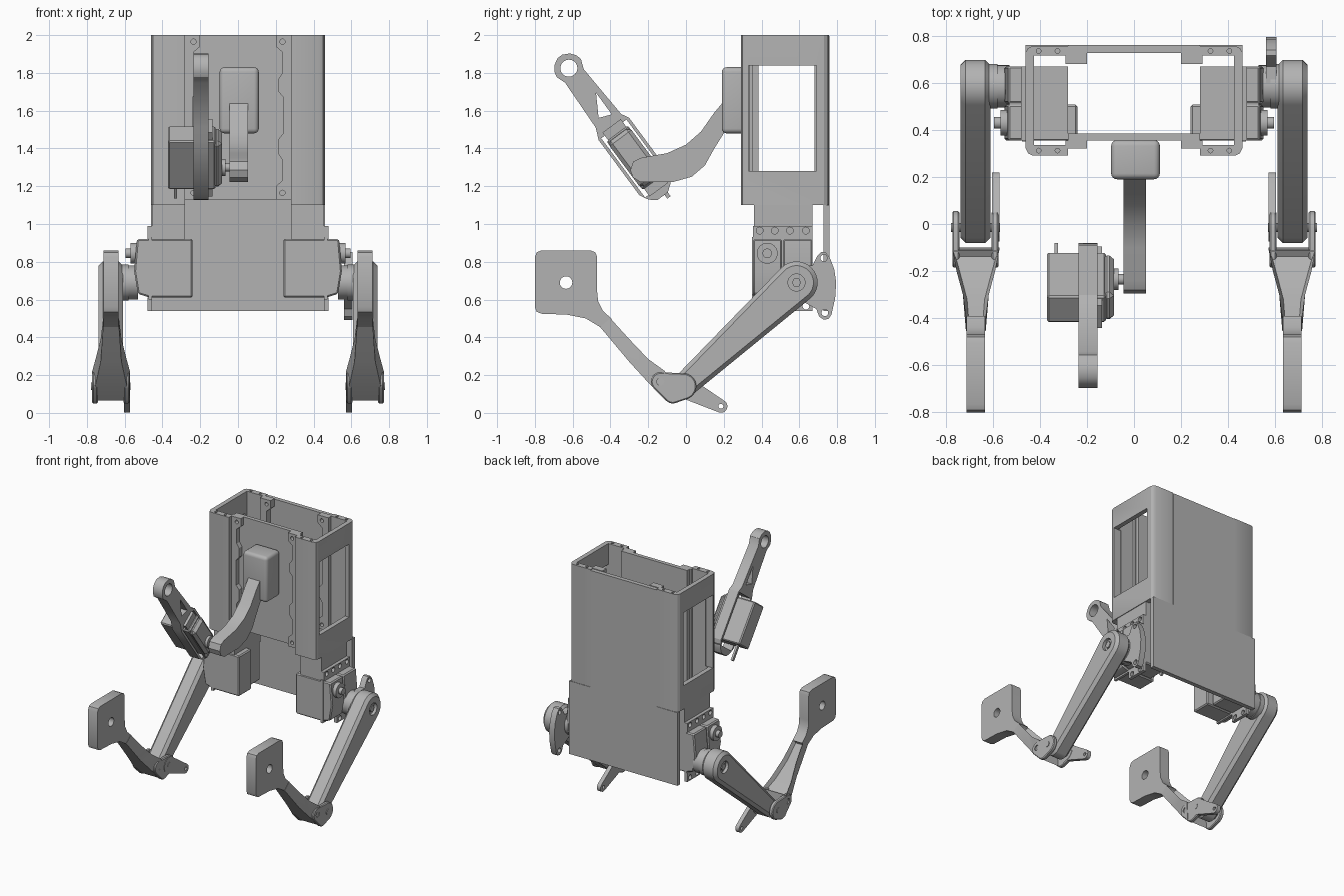
import bpy, bmesh
from math import cos, sin, tau
from mathutils import Vector
from mathutils.geometry import convex_hull_2d

if bpy.data.objects.get("Cube"):
    bpy.data.objects.remove(bpy.data.objects["Cube"])

grey = bpy.data.materials.new("plain_grey")
grey.use_nodes = True
grey.diffuse_color = (0.45, 0.45, 0.45, 1)
grey.node_tree.nodes["Principled BSDF"].inputs["Base Color"].default_value = (0.45, 0.45, 0.45, 1)
parts = []


def activate(ob):
    bpy.ops.object.select_all(action="DESELECT")
    ob.select_set(True)
    bpy.context.view_layer.objects.active = ob


def bake(ob, kind, **settings):
    activate(ob)
    mod = ob.modifiers.new(kind.lower(), kind)
    for key, value in settings.items():
        setattr(mod, key, value)
    bpy.ops.object.modifier_apply(modifier=mod.name)


def add_object(name, bm):
    bmesh.ops.recalc_face_normals(bm, faces=bm.faces)
    mesh = bpy.data.meshes.new(name)
    bm.to_mesh(mesh)
    bm.free()
    ob = bpy.data.objects.new(name, mesh)
    bpy.context.collection.objects.link(ob)
    mesh.materials.append(grey)
    parts.append(ob)
    return ob


def prism(name, axis, pts, lo, hi, bevel=0, segments=1):
    """Extrude a flat outline along an axis."""
    place = {"x": lambda p, h: (h, p[0], p[1]),
             "y": lambda p, h: (p[0], h, p[1]),
             "z": lambda p, h: (p[0], p[1], h)}[axis]
    bm = bmesh.new()
    a, b = ([bm.verts.new(place(p, h)) for p in pts] for h in (lo, hi))
    bm.faces.new(a)
    bm.faces.new(b)
    for i in range(len(pts)):
        j = (i + 1) % len(pts)
        bm.faces.new((a[i], a[j], b[j], b[i]))
    ob = add_object(name, bm)
    if bevel:
        bake(ob, "BEVEL", width=bevel, segments=segments, angle_limit=0.7)
    return ob


def rect(a, b, c, d):
    return [(a, c), (b, c), (b, d), (a, d)]


def circle(u, v, r, n=32):
    return [(u + r * cos(tau * i / n), v + r * sin(tau * i / n)) for i in range(n)]


def hull(*circles):
    pts = [Vector(p) for c in circles for p in circle(*c)]
    return [pts[i] for i in convex_hull_2d(pts)]


def cut(ob, axis, pts, lo, hi):
    tool = prism("cutter", axis, pts, lo, hi)
    bake(ob, "BOOLEAN", operation="DIFFERENCE", object=tool, solver="EXACT")
    parts.remove(tool)
    bpy.data.objects.remove(tool)


# Torso side columns: C-shaped shells with a large window
column = prism("side_columns", "z", [(.28, .29), (.43, .29), (.45, .3), (.46, .32), (.46, .73),
               (.45, .747), (.43, .757), (.28, .757), (.28, .715), (.425, .715),
               (.425, .335), (.28, .335)], 1.1, 2)
cut(column, "x", rect(.33, .69, 1.28, 1.84), .4, .5)
for x in (.325, .405):
    for y in (.312, .735):
        cut(column, "z", circle(x, y, .01, 12), 1.95, 2.1)
mirrored = [column]

# Scalloped fixing tabs at front and back of each column
wave = [(.29, 2), (.2, 2), (.2, 1.94), (.235, 1.91), (.235, 1.8), (.215, 1.77), (.215, 1.7),
        (.24, 1.67), (.24, 1.48), (.215, 1.45), (.215, 1.37), (.235, 1.34), (.235, 1.23),
        (.2, 1.2), (.2, 1.13), (.29, 1.13)]
for name, lo, hi in (("front_tabs", .32, .355), ("back_tabs", .68, .73)):
    tab = prism(name, "y", wave, lo, hi)
    for z in (1.165, 1.965):
        cut(tab, "y", circle(.235, z, .014, 16), lo - .1, hi + .1)
    mirrored.append(tab)

# Torso panels
prism("front_panel", "y", rect(-.28, .28, 1.13, 2), .355, .385)
prism("back_panel", "y", [(-.46, .54), (.46, .54), (.46, 1.1), (.28, 1.1), (.28, 1.995),
      (-.28, 1.995), (-.28, 1.1), (-.46, 1.1)], .727, .76)

# Hip brackets and the twin servos on each side
mirrored.append(prism("hip_bracket", "x", rect(.36, .67, .9, 1.12), .28, .455))
for name, z0, z1, ys, hz in (("upper_ears", .92, .99, (.39, .47, .55, .635), .965),
                             ("lower_ears", .54, .61, (.55, .635), .565)):
    ear = prism(name, "x", rect(min(ys) - .035, .67, z0, z1), .455, .48)
    for y in ys:
        cut(ear, "x", circle(y, hz, .018, 16), .4, .5)
    mirrored.append(ear)
for name, inner, y0, y1 in (("front_servo", .24, .355, .507), ("rear_servo", .28, .513, .67)):
    mirrored.append(prism(name, "y", [(inner, .61), (.465, .61), (.53, .63), (.55, .75),
                    (.535, .92), (inner, .92)], y0, y1, .008))
    mirrored.append(prism(name + "_flange", "y", rect(.455, .475, .6, .93), y0 - .005, y1))
for name, y, z, r, x1 in (("servo_collar", .43, .845, .055, .568), ("servo_shaft", .43, .845, .025, .595),
                          ("hip_horn", .585, .69, .09, .61)):
    mirrored.append(prism(name, "x", circle(y, z, r), .53, x1))

# Thigh: tapered beam, hip cap and screw
hip, knee = (.585, .69), (-.015, .14)
thigh = prism("thigh", "x", hull((*hip, .112), (*knee, .065)), .61, .738, .022)
cut(thigh, "x", circle(*hip, .045), .715, .8)
mirrored += [thigh, prism("hip_cap", "x", circle(*hip, .095), .58, .64),
             prism("hip_screw", "x", circle(*hip, .025, 6), .7, .73),
             prism("knee_pin", "x", circle(*knee, .02), .57, .777)]

# Knee plates, with a lever reaching backwards on the inner one
for name, lo, hi in (("inner_knee_plate", .575, .605), ("outer_knee_plate", .742, .772)):
    plate = prism(name, "x", hull((*knee, .07), (-.135, .165, .05), (-.07, .1, .05)), lo, hi, .006)
    cut(plate, "x", circle(-.135, .165, .02, 16), lo - .1, hi + .1)
    mirrored.append(plate)
lever = prism("knee_lever", "x", hull((*knee, .06), (.185, .035, .034)), .572, .603)
cut(lever, "x", circle(.185, .035, .013, 16), .5, .7)
mirrored.append(lever)

# Shin: loft narrowing towards the foot, with a recessed upper face
bm = bmesh.new()
rings = []
for top, bottom, w in (((-.11, .22), (-.1, .065), .1), ((-.2, .285), (-.19, .15), .082),
                       ((-.3, .39), (-.3, .27), .055), ((-.4, .5), (-.455, .455), .042)):
    rings.append([bm.verts.new((.672 + s * w, *p)) for s, p in
                  ((-1, top), (1, top), (1, bottom), (-1, bottom))])
upper = []
for a, b in zip(rings, rings[1:]):
    for i in range(4):
        f = bm.faces.new((a[i], a[i - 1], b[i - 1], b[i]))
        if i == 1:
            upper.append(f)
bm.faces.new(rings[0])
bm.faces.new(rings[-1])
bmesh.ops.recalc_face_normals(bm, faces=bm.faces)
bmesh.ops.inset_region(bm, faces=upper, thickness=.018, depth=-.03)
mirrored.append(add_object("shin", bm))

# Foot pad with a through hole
foot = prism("foot", "x", [(-.8, .56), (-.79, .535), (-.765, .525), (-.63, .52), (-.53, .5), (-.455, .455),
             (-.39, .495), (-.44, .54), (-.465, .59), (-.47, .64), (-.47, .825), (-.48, .85),
             (-.505, .86), (-.765, .86), (-.79, .85), (-.8, .825)], .632, .712)
cut(foot, "x", circle(-.635, .69, .033), .6, .8)
mirrored.append(foot)

for ob in mirrored:
    bake(ob, "MIRROR", use_mirror_merge=False)

# Crescent lever on the left hip only
crescent = prism("hip_crescent", "x", [(.6, .78), (.67, .78), (.695, .83), (.715, .852), (.74, .85),
                 (.762, .82), (.785, .76), (.795, .69), (.79, .61), (.77, .52), (.755, .498),
                 (.73, .493), (.705, .51), (.69, .55), (.6, .6)], .56, .605)
for y, z in ((.73, .82), (.735, .53)):
    cut(crescent, "x", circle(y, z, .018, 16), .5, .7)

# Arm mount on the chest and its curved bracket
prism("chest_mount", "z", rect(-.097, .11, .19, .357), 1.48, 1.83, .025, 4)
prism("curved_arm", "x", [(.2, 1.65), (.15, 1.59), (.08, 1.49), (0, 1.42), (-.1, 1.375), (-.24, 1.35),
      (-.28, 1.33), (-.295, 1.285), (-.28, 1.245), (-.24, 1.222), (-.07, 1.222), (.03, 1.25),
      (.1, 1.31), (.15, 1.4), (.2, 1.48)], -.045, .052)


# Forearm, laid out along its own tilted axis from the ring end
def tilt(pts):
    return [(-.62 + .595 * t + .804 * u, 1.825 - .804 * t + .595 * u) for t, u in pts]


forearm = prism("forearm", "x", tilt([(-.078, -.015), (-.078, .015), (-.06, .05), (-.03, .073), (0, .08),
                (.05, .06), (.36, .078), (.4, .1), (.757, .1), (.81, .07), (.84, .03), (.84, -.04),
                (.81, -.075), (.764, -.1), (.4, -.1), (.337, -.073), (.05, -.062), (0, -.08),
                (-.03, -.073), (-.06, -.05)]), -.235, -.155)
for hole in (circle(-.62, 1.825, .045), tilt([(.19, .038), (.305, -.03), (.332, .037)]),
             tilt(rect(.4, .79, -.083, .083))):
    cut(forearm, "x", hole, -.4, 0)
prism("forearm_servo", "x", tilt(rect(.43, .75, -.07, .07)), -.37, -.12, .008)
prism("forearm_servo_ears", "x", tilt(rect(.38, .8, -.06, .06)), -.155, -.135)
prism("forearm_servo_cap", "x", tilt(rect(.44, .74, -.072, .072)), -.135, -.085, .02)
prism("elbow_collar", "x", circle(-.235, 1.3, .045), -.09, -.065)
prism("elbow_shaft", "x", circle(-.235, 1.3, .022), -.07, -.04)
prism("cable", "x", tilt(rect(.74, .865, .008, .03)), -.338, -.322)

# Smooth curved walls, keep hard edges
for ob in parts:
    activate(ob)
    bpy.ops.object.shade_smooth_by_angle(angle=0.5)
